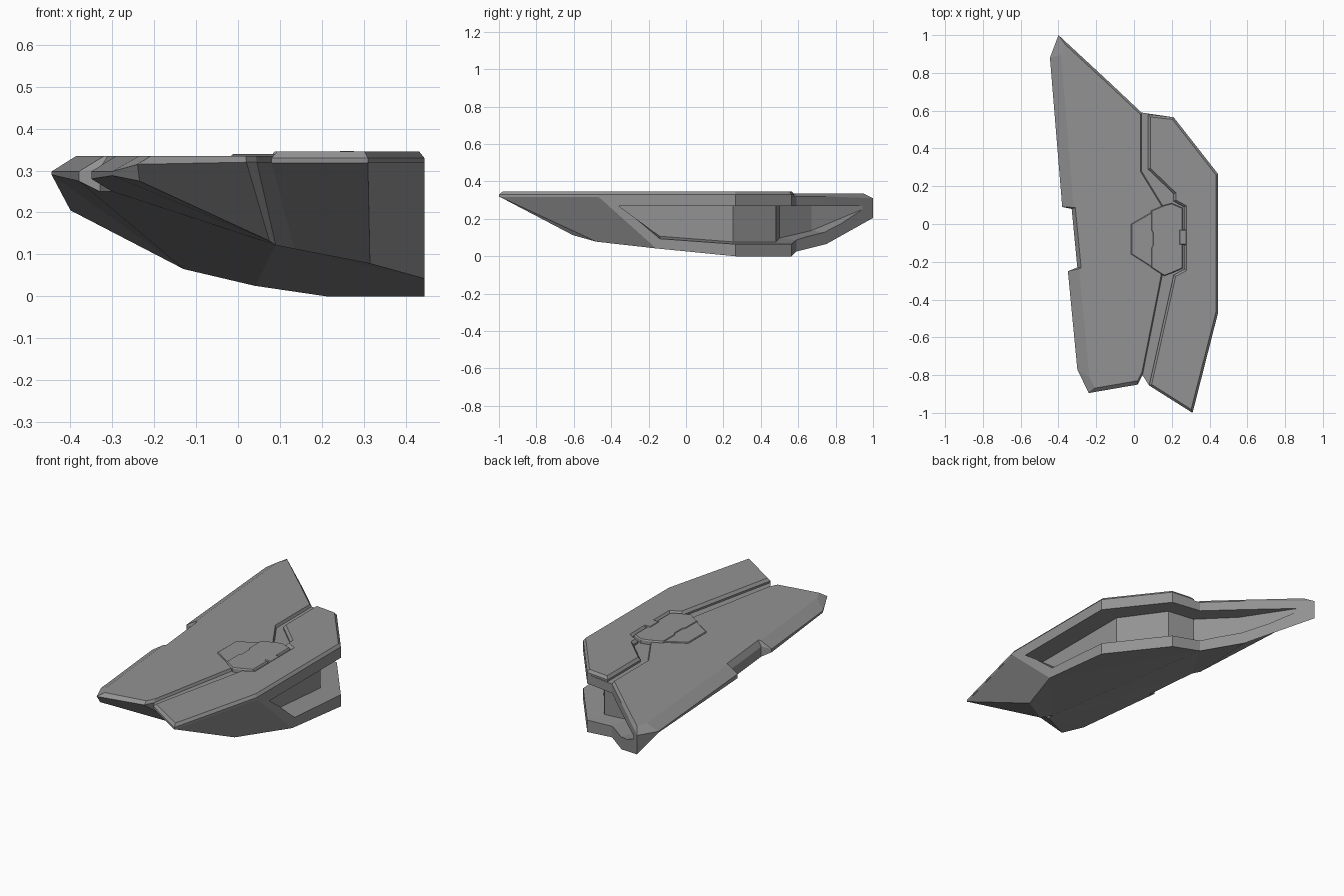
import bpy, bmesh
from mathutils import Vector

if "Cube" in bpy.data.objects:
    bpy.data.objects.remove(bpy.data.objects["Cube"])

grey = bpy.data.materials.new("dark_grey")
grey.diffuse_color = (.29, .29, .29, 1)
grey.use_nodes = True
grey.node_tree.nodes["Principled BSDF"].inputs["Base Color"].default_value = grey.diffuse_color


def loft(name, rings):
    """Closed solid through rings of matching 3D points."""
    bm = bmesh.new()
    vs = [[bm.verts.new(p) for p in r] for r in rings]
    n = len(vs[0])
    for a, b in zip(vs, vs[1:]):
        for i in range(n):
            j = (i + 1) % n
            bm.faces.new((a[i], a[j], b[j], b[i]))
    caps = [bm.faces.new(vs[0][::-1]), bm.faces.new(vs[-1])]
    bm.normal_update()
    bmesh.ops.triangulate(bm, faces=caps)
    bmesh.ops.recalc_face_normals(bm, faces=bm.faces)
    me = bpy.data.meshes.new(name)
    bm.to_mesh(me)
    bm.free()
    me.materials.append(grey)
    ob = bpy.data.objects.new(name, me)
    bpy.context.collection.objects.link(ob)
    return ob


def inset(pts, dist):
    """Mitred inset of a counterclockwise outline, one distance per edge."""
    n = len(pts)
    lines = []
    for i in range(n):
        a, b = Vector(pts[i][:2]), Vector(pts[(i + 1) % n][:2])
        d = (b - a).normalized()
        lines.append((a + Vector((-d.y, d.x)) * dist[i], d))
    out = []
    for i in range(n):
        (p, d), (q, e) = lines[i - 1], lines[i]
        t = (q - p).cross(e) / d.cross(e)
        out.append(p + d * t)
    return out


def at(pts, z):
    return [(p[0], p[1], z) for p in pts]


def plate(name, pts, z0, z1, z2, w):
    return loft(name, [at(pts, z0), at(pts, z1), at(inset(pts, [w] * len(pts)), z2)])


# Left hull: upper rim and matching underside points
left_rim = [(-.40, 1, .31), (-.445, .88, .298), (-.38, .09, .298), (-.33, .08, .305),
            (-.30, -.23, .305), (-.35, -.25, .298), (-.30, -.77, .298), (-.24, -.895, .315),
            (.02, -.85, .32), (.045, -.80, .32), (.04, .59, .32), (-.13, .75, .32)]
left_low = [(-.40, 1, .205), (-.445, .88, .29), (-.38, .09, .275), (-.33, .08, .25),
            (-.30, -.23, .25), (-.35, -.25, .28), (-.30, -.77, .288), (-.235, -.87, .275),
            (.075, -.61, .132), (.09, -.56, .122), (.04, .59, .025), (-.13, .75, .065)]
left_hull = loft("left_hull", [left_low, left_rim])

# Right hull
right_rim = [(.045, -.80), (.08, -.855), (.31, -1), (.445, -.47), (.445, .265),
             (.21, .565), (.04, .59)]
right_low = [(.09, -.56, .122), (.135, -.605, .113), (.315, -.48, .078), (.445, -.16, .042),
             (.445, .265, .0), (.21, .565, 0), (.04, .59, .025)]
right_hull = loft("right_hull", [right_low, at(right_rim, .32)])

# Side recess running around the right and rear edges
# (inner x, y, outer x, y, low z, high-edge y shift)
stations = [(.33, -.14, .52, -.14, .085, -.22), (.33, .25, .52, .29, .055, 0),
            (.165, .48, .25, .66, .055, 0), (.01, .50, .08, .68, .075, 0),
            (-.16, .67, -.06, .83, .115, 0), (-.34, .945, -.30, 1.05, .23, 0)]
rings = []
for ix, iy, ox, oy, z, s in stations:
    rings.append([(ix, iy, z + .022), (ox, oy, z), (ox, oy + s, .27), (ix, iy + s, .268)])
cutter = loft("recess_cutter", rings)
for ob in (left_hull, right_hull):
    m = ob.modifiers.new("recess", 'BOOLEAN')
    m.operation, m.solver, m.object = 'DIFFERENCE', 'EXACT', cutter
    bpy.context.view_layer.objects.active = ob
    bpy.ops.object.modifier_apply(modifier=m.name)
bpy.data.objects.remove(cutter)

# Left top plate with its wide outer bevel and bent groove edge
bend = [(.15, -.27, .32), (.15, .10, .32), (.04, .28, .32)]
outline = left_rim[:10] + bend + left_rim[10:]
widths = [.05, .06, .01, .02, .01, .06, .04, .02, .01, .006, .006, .006, .006, .012, .012]
loft("left_top_plate", [outline, at(inset(outline, widths), .335)])

# Right top plate with bevelled border
right_outline = [(.08, -.855), (.31, -1), (.445, -.47), (.445, .265), (.21, .565),
                 (.075, .58), (.075, .29), (.21, .16), (.21, .12), (.265, .09),
                 (.265, -.24), (.21, -.27)]
plate("right_top_plate", right_outline, .318, .33, .345, .012)

# Central panel, its raised bar and the small side tab
plate("center_panel", [(-.015, -.16), (.15, -.265), (.15, .095), (-.015, 0)],
      .325, .337, .340, .004)
plate("center_bar", [(.09, -.23), (.16, -.275), (.20, -.26), (.258, -.235), (.258, .085),
                     (.20, .11), (.16, .10), (.09, .07), (.09, -.03), (.10, -.05),
                     (.10, -.11), (.09, -.13)], .315, .338, .344, .004)
plate("side_tab", [(.24, -.11), (.28, -.11), (.28, -.03), (.24, -.03)],
      .32, .343, .347, .004)
